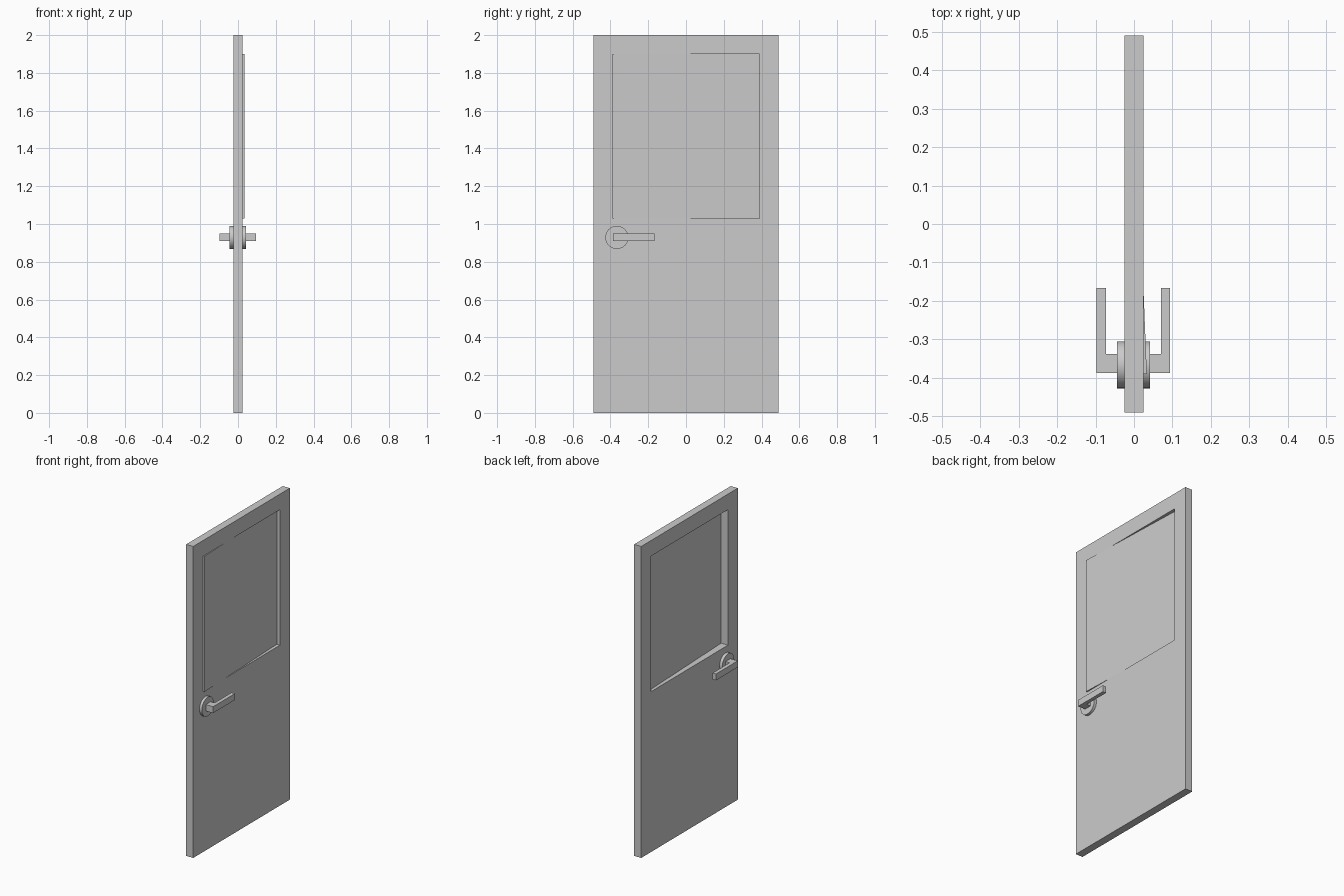
import bpy, bmesh, math
from mathutils import Matrix

if "Cube" in bpy.data.objects:
    bpy.data.objects.remove(bpy.data.objects["Cube"])

HANDLE_Y, HANDLE_Z = -0.366, 0.929


def finish(name, bm):
    bmesh.ops.recalc_face_normals(bm, faces=bm.faces)
    mesh = bpy.data.meshes.new(name)
    bm.to_mesh(mesh)
    bm.free()
    ob = bpy.data.objects.new(name, mesh)
    bpy.context.collection.objects.link(ob)
    return ob


# Door slab: four rectangular loops joined into a ring around the window opening
def rect(bm, x, y, z0, z1):
    return [bm.verts.new((x, a, b)) for a, b in ((-y, z0), (y, z0), (y, z1), (-y, z1))]


bm = bmesh.new()
T = 0.025
loops = [rect(bm, T, 0.49, 0, 2), rect(bm, T, 0.39, 1.03, 1.90),
         rect(bm, -T, 0.39, 1.03, 1.90), rect(bm, -T, 0.49, 0, 2)]
for k in range(4):
    a, b = loops[k], loops[(k + 1) % 4]
    for i in range(4):
        j = (i + 1) % 4
        bm.faces.new((a[i], a[j], b[j], b[i]))
finish("door_slab", bm)

# Window pane: thin sheet sitting slightly skewed in the opening
bm = bmesh.new()
bmesh.ops.create_cube(bm, size=1, matrix=Matrix.Diagonal((0.01, 0.78, 0.87, 1)))
pane = finish("window_pane", bm)
pane.location = (0.013, 0, 1.465)
pane.rotation_euler.z = math.radians(2.25)


# Handle set: round plate and L-shaped lever, one on each side
def handle(side, s, plate_x, inner_x, outer_x):
    bm = bmesh.new()
    depth = plate_x - 0.02
    m = (Matrix.Translation((s * (0.02 + depth / 2), HANDLE_Y, HANDLE_Z))
         @ Matrix.Rotation(math.pi / 2, 4, 'Y'))
    bmesh.ops.create_cone(bm, cap_ends=True, segments=32, radius1=0.061,
                          radius2=0.061, depth=depth, matrix=m)
    plate = finish("handle_plate_" + side, bm)
    plate.data.shade_smooth()
    plate.data.set_sharp_from_angle(angle=math.radians(30))

    bm = bmesh.new()
    profile = [(0.03, -0.387), (outer_x, -0.387), (outer_x, -0.166),
               (inner_x, -0.166), (inner_x, -0.338), (0.03, -0.338)]
    face = bm.faces.new([bm.verts.new((s * x, y, 0.909)) for x, y in profile])
    ext = bmesh.ops.extrude_face_region(bm, geom=[face])
    top = [v for v in ext["geom"] if isinstance(v, bmesh.types.BMVert)]
    bmesh.ops.translate(bm, verts=top, vec=(0, 0, 0.041))
    finish("lever_" + side, bm)


handle("right", 1, 0.042, 0.07, 0.094)
handle("left", -1, 0.044, 0.073, 0.097)
